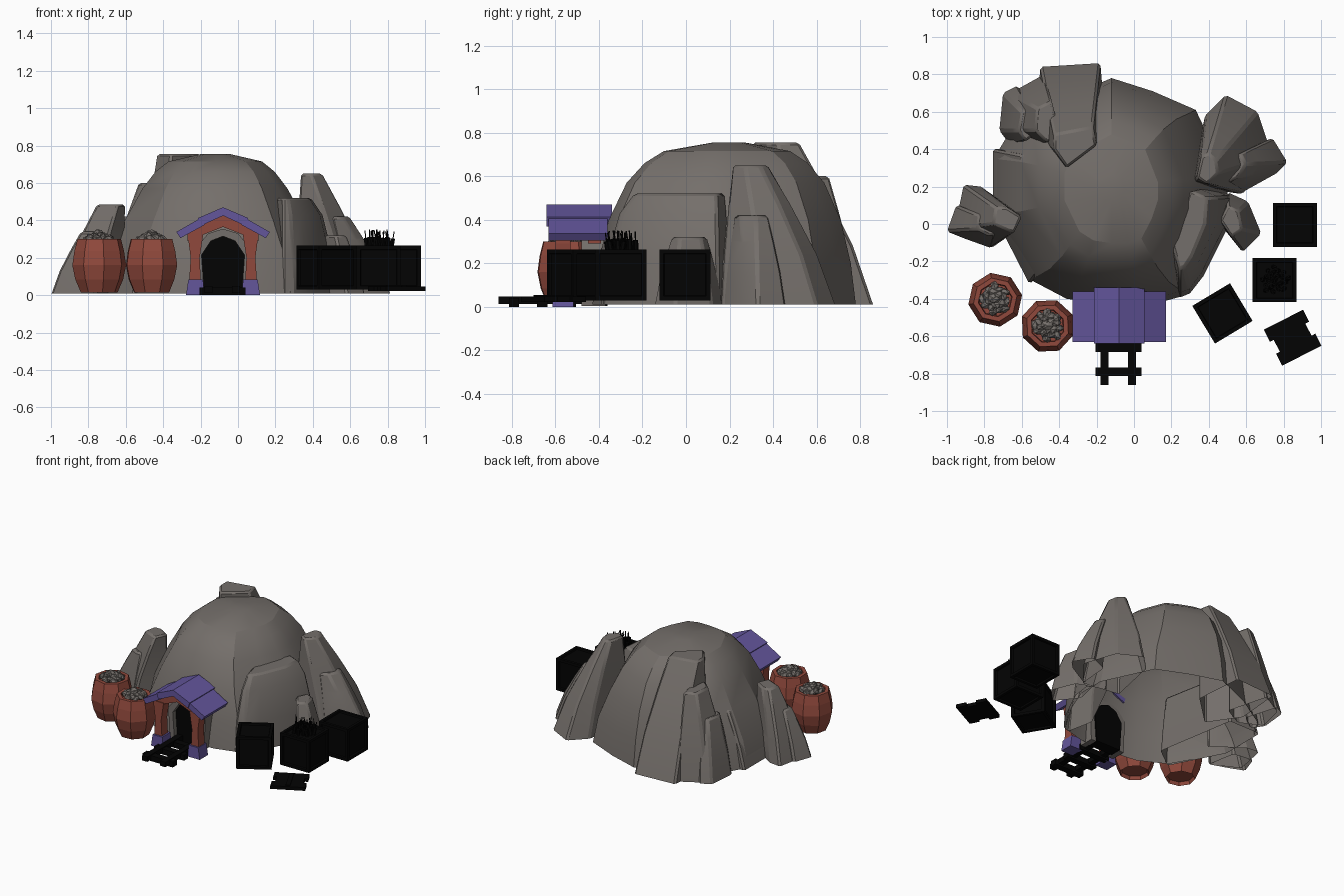
import bpy, bmesh, math, random
from mathutils import Matrix, Vector

if "Cube" in bpy.data.objects:
    bpy.data.objects.remove(bpy.data.objects["Cube"])
random.seed(4)


def material(name, rgb):
    m = bpy.data.materials.new(name)
    m.diffuse_color = (*rgb, 1)
    m.use_nodes = True
    m.node_tree.nodes["Principled BSDF"].inputs["Base Color"].default_value = m.diffuse_color
    return m


STONE = material("grey stone", (0.175, 0.158, 0.145))
WOOD = material("red wood", (0.28, 0.066, 0.045))
TRIM = material("purple trim", (0.125, 0.092, 0.33))
BLACK = material("black", (0.001, 0.001, 0.001))


def finish(name, bm, mat, bevel=0, smooth=False):
    bmesh.ops.recalc_face_normals(bm, faces=bm.faces)
    me = bpy.data.meshes.new(name)
    bm.to_mesh(me)
    bm.free()
    me.materials.append(mat)
    ob = bpy.data.objects.new(name, me)
    bpy.context.collection.objects.link(ob)
    if smooth:
        bpy.ops.object.select_all(action='DESELECT')
        ob.select_set(True)
        bpy.context.view_layer.objects.active = ob
        bpy.ops.object.shade_smooth_by_angle(angle=math.radians(22))
    if bevel:
        b = ob.modifiers.new("bevel", 'BEVEL')
        b.width, b.segments = bevel, 1
    return ob


def loft(rings, cap_start=True, cap_end=True):
    """Skin a list of equally long 3D rings."""
    bm = bmesh.new()
    vs = [[bm.verts.new(p) for p in r] for r in rings]
    n = len(vs[0])
    for a, b in zip(vs, vs[1:]):
        for i in range(n):
            j = (i + 1) % n
            bm.faces.new((a[i], a[j], b[j], b[i]))
    if cap_start:
        bm.faces.new(vs[0])
    if cap_end:
        bm.faces.new(vs[-1])
    return bm


def prism(name, poly, y0, y1, mat, bevel=0):
    return finish(name, loft([[(x, y, z) for x, z in poly] for y in (y0, y1)]), mat, bevel)


def box(name, c, s, mat, rot=0.0, bevel=0):
    bm = bmesh.new()
    M = Matrix.Translation(c) @ Matrix.Rotation(math.radians(rot), 4, 'Z') @ Matrix.Diagonal((*s, 1))
    bmesh.ops.create_cube(bm, size=1, matrix=M)
    return finish(name, bm, mat, bevel)


# Mound: footprint scaled inward with height, open underneath
CX, CY = -0.12, 0.2
foot = [(-.36, -.40), (-.12, -.43), (.1, -.43), (.28, -.38), (.42, -.15), (.5, .05), (.5, .25), (.33, .61),
        (.1, .71), (-.12, .78), (-.4, .66), (-.66, .5), (-.75, .35), (-.75, .05), (-.55, -.3)]
levels = [(.01, 1, 1), (.2, .93, .96), (.4, .77, .88), (.57, .62, .75), (.66, .51, .62), (.715, .40, .48),
          (.755, .12, .12)]
rings = [[(CX + (x - CX) * sx, CY + (y - CY) * sy, z) for x, y in foot] for z, sx, sy in levels]
finish("mound", loft(rings, cap_start=False), STONE, smooth=True)


# Rock slabs leaning on the mound: (height fraction, blend from base to top outline)
LEAN = ((0, 0), (.36, .27), (.72, .66), (1, 1))
BULGE = ((0, 0), (.4, .16), (.82, .55), (1, 1))


def rock(name, base, top, height, profile=LEAN):
    out = []
    for t, f in profile:
        out.append([(a[0] + (b[0] - a[0]) * f, a[1] + (b[1] - a[1]) * f, .01 + (height - .01) * t)
                    for a, b in zip(base, top)])
    finish(name, loft(out, cap_start=False), STONE, bevel=.012, smooth=True)


rock("back_slab", [(-.50, .84), (-.18, .86), (-.15, .5), (-.38, .28), (-.53, .5)],
     [(-.43, .48), (-.22, .52), (-.2, .42), (-.36, .3), (-.43, .4)], .755)
rock("back_side_slab", [(-.66, .70), (-.48, .80), (-.4, .5), (-.55, .42), (-.71, .5)],
     [(-.52, .62), (-.44, .66), (-.4, .5), (-.46, .43), (-.53, .5)], .6)
rock("back_low_slab", [(-.70, .70), (-.62, .74), (-.55, .5), (-.66, .42), (-.72, .5)],
     [(-.60, .60), (-.55, .62), (-.5, .5), (-.58, .44), (-.62, .5)], .42)
rock("left_rock", [(-.96, -.03), (-.91, .21), (-.82, .2), (-.6, .05), (-.76, -.13)],
     [(-.755, .0), (-.74, .09), (-.68, .09), (-.6, .04), (-.64, -.05)], .485)
rock("left_low_rock", [(-1, -.04), (-.95, .1), (-.8, .08), (-.76, -.13), (-.9, -.08)],
     [(-.84, -.03), (-.83, .05), (-.76, .05), (-.74, -.06), (-.78, -.06)], .34)
rock("right_rock", [(.3, .2), (.38, .58), (.49, .69), (.66, .6), (.74, .36), (.58, .16)],
     [(.335, .25), (.36, .36), (.40, .38), (.44, .34), (.45, .27), (.39, .21)], .65)
rock("right_low_rock", [(.58, .17), (.6, .4), (.74, .46), (.82, .33), (.76, .27)],
     [(.50, .22), (.50, .34), (.57, .38), (.60, .32), (.56, .25)], .42)
rock("small_right_rock", [(.46, 0), (.5, .17), (.61, .12), (.68, -.05), (.58, -.15)],
     [(.46, .02), (.50, .1), (.56, .07), (.58, -.03), (.52, -.07)], .32)
rock("front_right_ledge", [(.24, -.395), (.30, -.37), (.37, -.28), (.51, .0), (.53, .15), (.4, .2), (.2, -.2)],
     [(.24, -.24), (.27, -.23), (.31, -.17), (.38, .0), (.39, .14), (.3, .18), (.2, -.1)], .52, BULGE)
rock("left_ledge", [(-.755, .4), (-.755, .06), (-.56, -.32), (-.4, -.2), (-.5, .4)],
     [(-.60, .37), (-.60, .07), (-.47, -.2), (-.4, -.15), (-.5, .37)], .4)

# Mine mouth: dark opening inside a stone arch
PX = -0.08
inner = [(-.10, 0), (-.115, .21), (-.065, .285), (0, .31), (.065, .285), (.115, .21), (.10, 0)]
outer = [(-.14, 0), (-.15, .24), (-.08, .325), (0, .35), (.08, .325), (.15, .24), (.14, 0)]
prism("mine_opening", [(PX + x, z + .005) for x, z in inner], -.445, -.36, BLACK)
prism("stone_arch", [(PX + x, z + .005) for x, z in inner + outer[::-1]], -.48, -.37, STONE)

# Porch: flared posts on purple feet, rafters and a stepped gable roof
for side, s in (("left", -1), ("right", 1)):
    def at(pts):
        return [(PX + s * x, z) for x, z in pts]
    y = -.565
    post = [(.118, .06), (.125, .2), (.105, .33), (.19, .33), (.173, .2), (.182, .06)]
    prism(f"{side}_post", at(post), y - .035, y + .035, WOOD)
    foot_poly = [(.1, 0), (.107, .085), (.185, .085), (.198, 0)]
    prism(f"{side}_post_foot", at(foot_poly), y - .048, y + .048, TRIM)
    for row, ry in (("front", y), ("back", -.42)):
        prism(f"{row}_{side}_rafter", at([(0, .43), (0, .365), (.19, .29), (.19, .345)]), ry - .03, ry + .03, WOOD)
    prism(f"{side}_upper_roof", at([(0, .47), (.135, .412), (.12, .37), (0, .425)]), -.64, -.34, TRIM)
    prism(f"{side}_lower_roof", at([(.10, .40), (.12, .412), (.25, .338), (.228, .305), (.10, .375)]),
          -.632, -.36, TRIM)

# Rail track
for side, x in (("left", -.157), ("right", -.01)):
    box(f"{side}_rail", (x, -.65, .03), (.042, .42, .036), BLACK)
for i, y in enumerate((-.79, -.66, -.53)):
    box(f"rail_tie_{i + 1}", (-.083, y, .02), (.245, .048, .04), BLACK)

# Octagonal barrels heaped with ore
barrel_profile = [(.09, .04), (.10, .015), (.13, .085), (.146, .16), (.135, .235), (.118, .3), (.092, .3), (.088, .265)]
for b, (bx, by, turn) in enumerate(((-.742, -.405, 10), (-.462, -.545, 25))):
    bars = [[(bx + r * math.cos(math.radians(turn + 45 * k)), by + r * math.sin(math.radians(turn + 45 * k)), z)
             for k in range(8)] for r, z in barrel_profile]
    finish(f"barrel_{b + 1}", loft(bars), WOOD)
    bm = bmesh.new()
    for k in range(20):
        a, d = k * 2.4, .072 * math.sqrt(k / 20)
        M = (Matrix.Translation((bx + d * math.cos(a), by + d * math.sin(a), .328 - .5 * d))
             @ Matrix.Rotation(random.uniform(0, 3), 4, Vector((random.random(), 1, random.random())))
             @ Matrix.Diagonal((.034, random.uniform(.018, .028), .024, 1)))
        bmesh.ops.create_icosphere(bm, subdivisions=1, radius=1, matrix=M)
    finish(f"barrel_{b + 1}_ore", bm, STONE)


# Crates with framed, recessed panels
def crate(name, x, y, rot):
    bm = bmesh.new()
    M = Matrix.Translation((x, y, .147)) @ Matrix.Rotation(math.radians(rot), 4, 'Z')
    bmesh.ops.create_cube(bm, size=.235, matrix=M)
    bmesh.ops.recalc_face_normals(bm, faces=bm.faces)
    faces = list(bm.faces)
    bmesh.ops.inset_individual(bm, faces=faces, thickness=.028, depth=0)
    bmesh.ops.inset_individual(bm, faces=faces, thickness=.004, depth=-.012)
    finish(name, bm, BLACK)


crate("back_crate", .86, -.005, 0)
crate("open_crate", .752, -.3, 0)
crate("front_crate", .473, -.478, 31)

# Sticks with thin fuses standing in the open crate
bm = bmesh.new()
for k in range(22):
    a, d = k * 2.4, .075 * math.sqrt(k / 22)
    M = (Matrix.Translation((.752 + d * math.cos(a), -.3 + d * math.sin(a), .275))
         @ Matrix.Rotation(random.uniform(-.2, .2), 4, 'X') @ Matrix.Rotation(random.uniform(-.2, .2), 4, 'Y'))
    tall = random.uniform(.05, .075)
    for r, h in ((.012, tall), (.003, tall + .08)):
        bmesh.ops.create_cone(bm, cap_ends=True, segments=6, radius1=r, radius2=r, depth=h, matrix=M)
finish("crate_sticks", bm, BLACK)

# Loose crate lid of three uneven planks
R = Matrix.Rotation(math.radians(27), 3, 'Z')
for i, (off, length) in enumerate(((-.072, .235), (0, .19), (.072, .235))):
    c = Vector((.848, -.608, .035)) + R @ Vector((0, off, 0))
    box(f"lid_plank_{i + 1}", c, (length, .072, .024), BLACK, 27)
box("lid_batten", (.848, -.608, .048), (.03, .19, .012), BLACK, 27)
